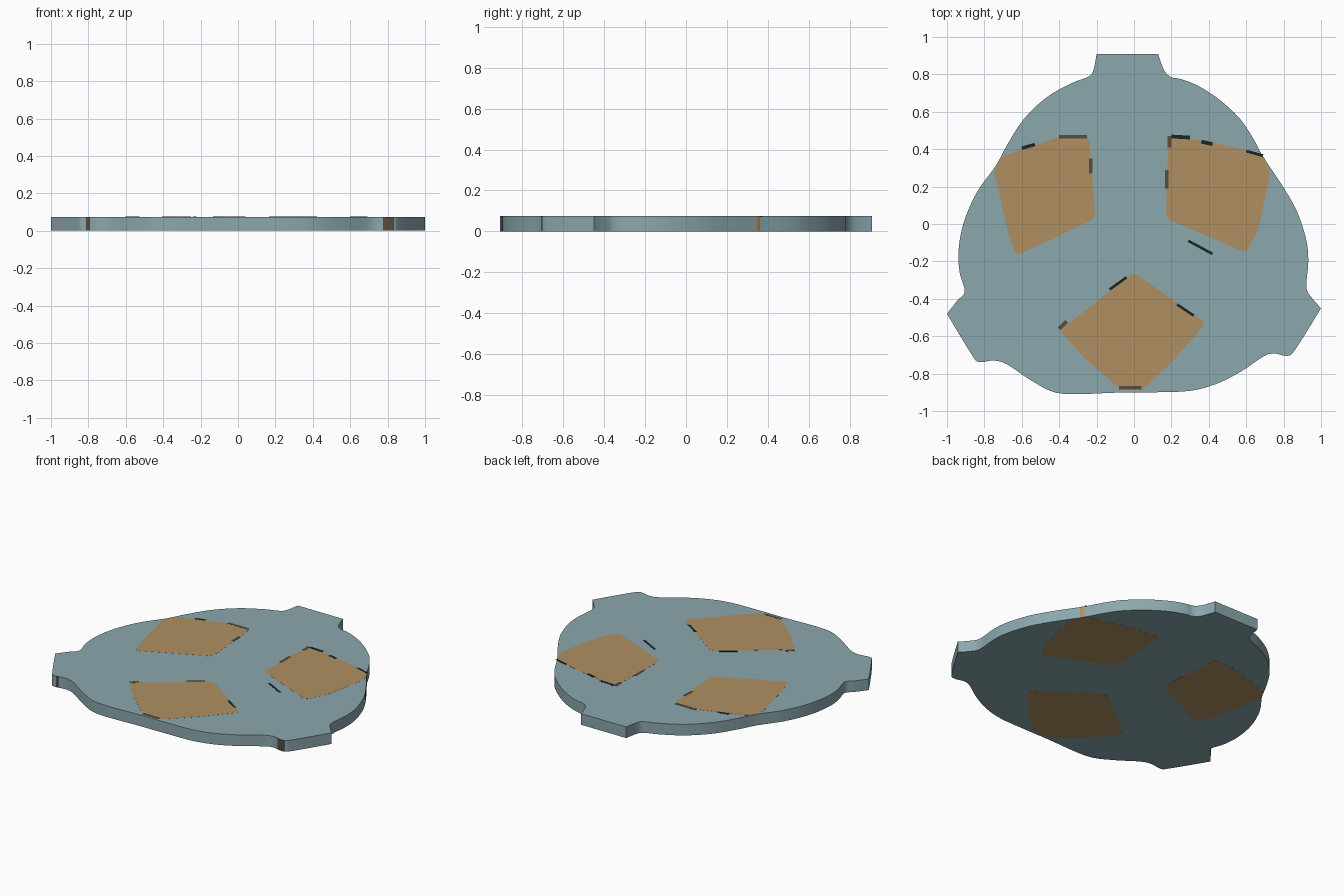
import bpy, bmesh
from mathutils import Vector

if "Cube" in bpy.data.objects:
    bpy.data.objects.remove(bpy.data.objects["Cube"])

T = 0.075  # plate thickness


def material(name, rgb):
    m = bpy.data.materials.new(name)
    m.diffuse_color = (*rgb, 1)
    m.use_nodes = True
    m.node_tree.nodes["Principled BSDF"].inputs["Base Color"].default_value = m.diffuse_color
    return m


teal = material("dusty teal", (0.26, 0.39, 0.42))
tan = material("warm tan", (0.43, 0.28, 0.12))
brown = material("dark brown", (0.09, 0.075, 0.05))
black = material("blue black", (0.008, 0.02, 0.022))


def smooth_run(pts, steps=4):
    """Catmull-Rom curve through pts; the two ends stay sharp corners."""
    p = [Vector(q) for q in pts]
    p = [p[0]] + p + [p[-1]]
    out = []
    for i in range(1, len(p) - 2):
        a, b, c, d = p[i - 1:i + 3]
        for k in range(steps):
            t = k / steps
            out.append(0.5 * (2 * b + (c - a) * t + (2 * a - 5 * b + 4 * c - d) * t * t
                              + (3 * b - a - 3 * c + d) * t ** 3))
    return out + [p[-1]]


def rounded(pts, r=0.03):
    """Closed polygon with each corner rounded by a small bevel curve."""
    out = []
    for i, q in enumerate(pts):
        b, a, c = Vector(q), Vector(pts[i - 1]), Vector(pts[(i + 1) % len(pts)])
        s, e = b + (a - b).normalized() * r, b + (c - b).normalized() * r
        out += [s.lerp(b, t).lerp(b.lerp(e, t), t) for t in (0, 0.33, 0.67, 1)]
    return out


def prism(name, outline, z0, z1, mat):
    bm = bmesh.new()
    f = bm.faces.new([bm.verts.new((p[0], p[1], z0)) for p in outline])
    r = bmesh.ops.extrude_face_region(bm, geom=[f])
    for v in r["geom"]:
        if isinstance(v, bmesh.types.BMVert):
            v.co.z = z1
    bmesh.ops.recalc_face_normals(bm, faces=bm.faces)
    me = bpy.data.meshes.new(name)
    bm.to_mesh(me)
    bm.free()
    me.materials.append(mat)
    ob = bpy.data.objects.new(name, me)
    bpy.context.collection.objects.link(ob)
    return ob


# Plate outline: three smooth runs between the sharp tab corners
right = [(.13, .91), (.14, .875), (.165, .815), (.2, .785), (.25, .775), (.34, .74),
         (.45, .67), (.56, .57), (.63, .47), (.69, .36), (.79, .21), (.87, .07),
         (.92, -.08), (.932, -.2), (.922, -.34), (.955, -.4), (1, -.45)]
lower = [(1, -.45), (.87, -.66), (.82, -.705), (.72, -.695), (.57, -.79), (.44, -.855),
         (.3, -.892), (.1, -.9), (-.1, -.902), (-.32, -.91), (-.44, -.895), (-.56, -.83),
         (-.68, -.75), (-.75, -.73), (-.83, -.738), (-.87, -.695), (-1, -.48)]
left = [(-1, -.48), (-.945, -.41), (-.905, -.36), (-.932, -.26), (-.938, -.14),
        (-.91, .01), (-.84, .17), (-.74, .31), (-.68, .42), (-.59, .56), (-.47, .675),
        (-.34, .75), (-.24, .79), (-.215, .83), (-.2, .91)]
outline = smooth_run(right) + smooth_run(lower)[1:] + smooth_run(left)[1:]
plate = prism("plate", outline, 0.0005, T - 0.001, teal)

# Dark stained bands on the rim, picked by position
plate.data.materials.append(brown)
for p in plate.data.polygons:
    c = p.center
    if abs(p.normal.z) < 0.5 and c.y < -0.68 and (0.78 < c.x < 0.83 or -0.82 < c.x < -0.8):
        p.material_index = 1

# Tan panels set right through the plate
panels = {
    "left_panel": [(-.24, .465), (-.205, .03), (-.63, -.17), (-.67, -.06), (-.75, .29),
                   (-.70, .365), (-.40, .465)],
    "right_panel": [(.185, .465), (.17, .03), (.6, -.155), (.665, -.03), (.73, .28),
                    (.69, .37), (.45, .43), (.30, .455)],
    "front_panel": [(0, -.26), (.385, -.53), (.22, -.72), (.05, -.885), (-.07, -.885),
                    (-.25, -.73), (-.4, -.57)],
}
for name, pts in panels.items():
    prism(name, rounded(pts), 0, T - 0.0005, tan)

# Thin dark seams along the panel edges: x1, y1, x2, y2, width
brown_seams = [(-.40, .467, -.25, .467, .02), (.19, .41, .19, .47, .02),
               (-.232, .27, -.232, .35, .018), (.175, .19, .175, .29, .018),
               (-.08, -.876, .04, -.876, .02), (-.40, -.56, -.36, -.52, .02)]
black_seams = [(.2, .468, .3, .462, .02), (.36, .44, .42, .427, .02),
               (.60, .39, .69, .365, .015), (-.6, .405, -.53, .425, .018),
               (.29, -.09, .42, -.16, .014), (-.13, -.35, -.04, -.285, .014),
               (.23, -.43, .32, -.49, .014)]
for label, mat, seams in (("brown", brown, brown_seams), ("black", black, black_seams)):
    for i, (x1, y1, x2, y2, w) in enumerate(seams):
        a, b = Vector((x1, y1)), Vector((x2, y2))
        d = (b - a).normalized()
        n = Vector((-d.y, d.x)) * w / 2
        prism(f"{label}_seam_{i + 1}", [a - n, b - n, b + n, a + n], T - 0.002, T, mat)

for ob in bpy.context.collection.objects:
    ob.select_set(True)
bpy.context.view_layer.objects.active = plate
bpy.ops.object.shade_smooth_by_angle()
